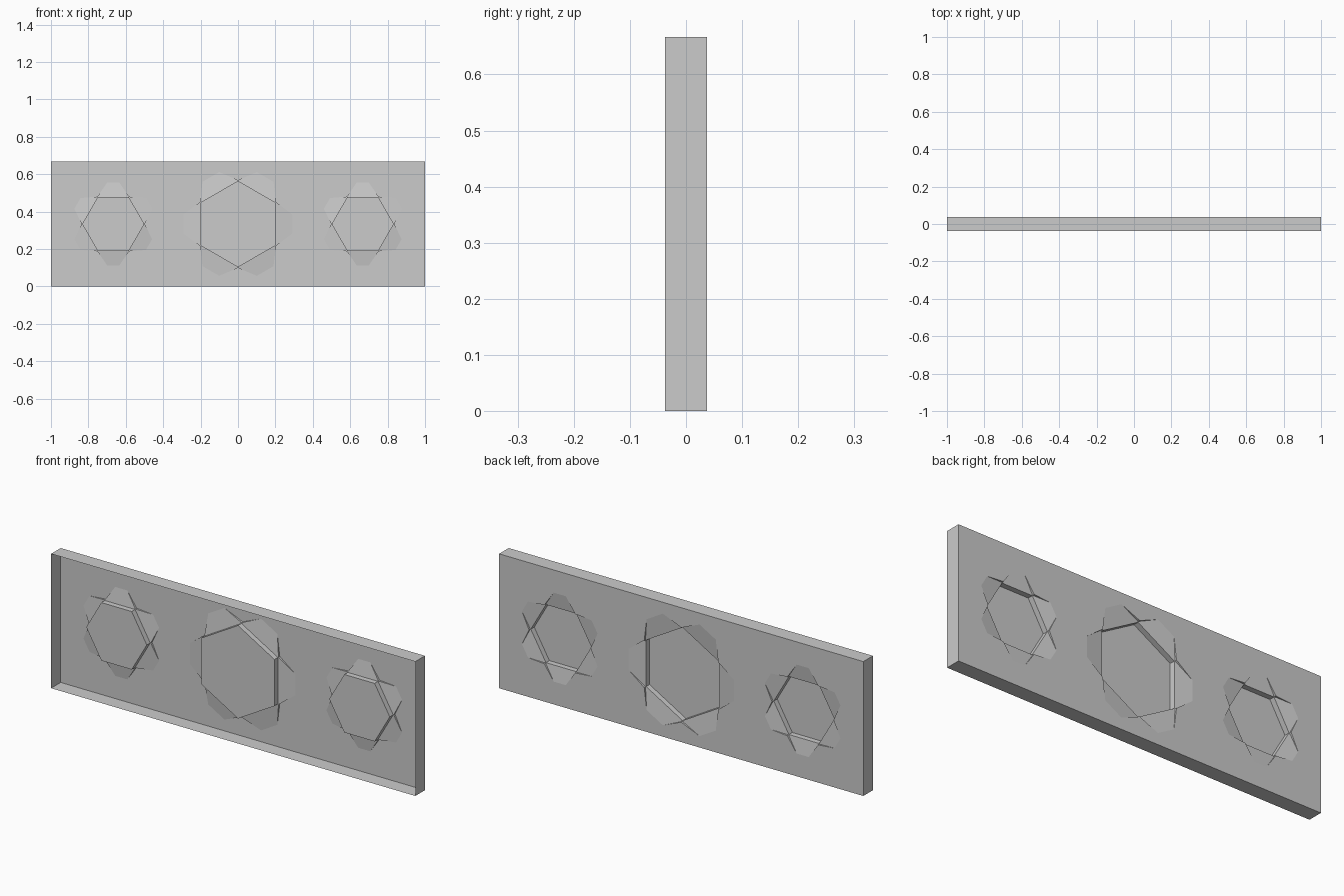
import bpy, bmesh
from math import sin, cos, pi, radians
from mathutils import Vector

if "Cube" in bpy.data.objects:
    bpy.data.objects.remove(bpy.data.objects["Cube"])

HEIGHT, HALF_DEPTH = 0.667, 0.0375
CENTRE_Z = HEIGHT / 2

grey = bpy.data.materials.new("light_grey")
grey.use_nodes = True
grey.diffuse_color = (0.6, 0.6, 0.6, 1)
grey.node_tree.nodes["Principled BSDF"].inputs["Base Color"].default_value = (0.6, 0.6, 0.6, 1)


def prism(name, front, back):
    """Closed solid between two matching rings of points."""
    bm = bmesh.new()
    a = [bm.verts.new(p) for p in front]
    b = [bm.verts.new(p) for p in back]
    n = len(a)
    bm.faces.new(a)
    bm.faces.new(b)
    for i in range(n):
        j = (i + 1) % n
        bm.faces.new((a[i], a[j], b[j], b[i]))
    bmesh.ops.recalc_face_normals(bm, faces=bm.faces)
    mesh = bpy.data.meshes.new(name)
    bm.to_mesh(mesh)
    bm.free()
    obj = bpy.data.objects.new(name, mesh)
    bpy.context.collection.objects.link(obj)
    return obj


def rosette_cutters(cx, apothem, reach, inner_half, outer_half, turn):
    """Deep hexagon pocket with six shallow ramps around it."""
    def place(r, t, ang, y):
        return Vector((cx + r * cos(ang) - t * sin(ang), y,
                       CENTRE_Z + r * sin(ang) + t * cos(ang)))

    radius = apothem / cos(pi / 6)
    corners = [turn + pi / 6 + k * pi / 3 for k in range(6)]
    cutters = [prism("hexagon_cutter",
                     [place(radius, 0, c, 0.0) for c in corners],
                     [place(radius, 0, c, 0.06) for c in corners])]
    for k in range(6):
        ang = turn + k * pi / 3
        # the ramp starts inside the pocket so that the solids overlap
        outline = [(apothem - 0.003, inner_half), (reach, outer_half),
                   (reach, -outer_half), (apothem - 0.003, -inner_half)]
        depths = [HALF_DEPTH - 0.011, HALF_DEPTH + 0.0002,
                  HALF_DEPTH + 0.0002, HALF_DEPTH - 0.011]
        cutters.append(prism("ramp_cutter",
                             [place(r, t, ang, y) for (r, t), y in zip(outline, depths)],
                             [place(r, t, ang, 0.06) for r, t in outline]))
    return cutters


# Solid block the size of the panel
corners = [(-1, 0), (1, 0), (1, HEIGHT), (-1, HEIGHT)]
panel = prism("embossed_panel",
              [(x, -HALF_DEPTH, z) for x, z in corners],
              [(x, HALF_DEPTH, z) for x, z in corners])
panel.data.materials.append(grey)

# Press the three rosettes in from the back
cutters = rosette_cutters(0, 0.2, 0.292, 0.122, 0.05, 0)
for side in (-1, 1):
    cutters += rosette_cutters(side * 0.667, 0.144, 0.222, 0.088, 0.032, radians(30))
for cutter in cutters:
    cutter.hide_render = True
    cut = panel.modifiers.new("press", 'BOOLEAN')
    cut.operation = 'DIFFERENCE'
    cut.solver = 'EXACT'
    cut.object = cutter
bpy.context.view_layer.update()
pressed = bpy.data.meshes.new_from_object(
    panel.evaluated_get(bpy.context.evaluated_depsgraph_get()))
panel.modifiers.clear()
panel.data = pressed
for cutter in cutters:
    bpy.data.objects.remove(cutter)

# Open the front so that the panel is a thin tray
bm = bmesh.new()
bm.from_mesh(panel.data)
front = [f for f in bm.faces if f.calc_center_median().y < -HALF_DEPTH + 0.001]
bmesh.ops.delete(bm, geom=front, context='FACES')
bm.to_mesh(panel.data)
bm.free()
panel.data.materials.clear()
panel.data.materials.append(grey)
for f in panel.data.polygons:
    f.material_index = 0
